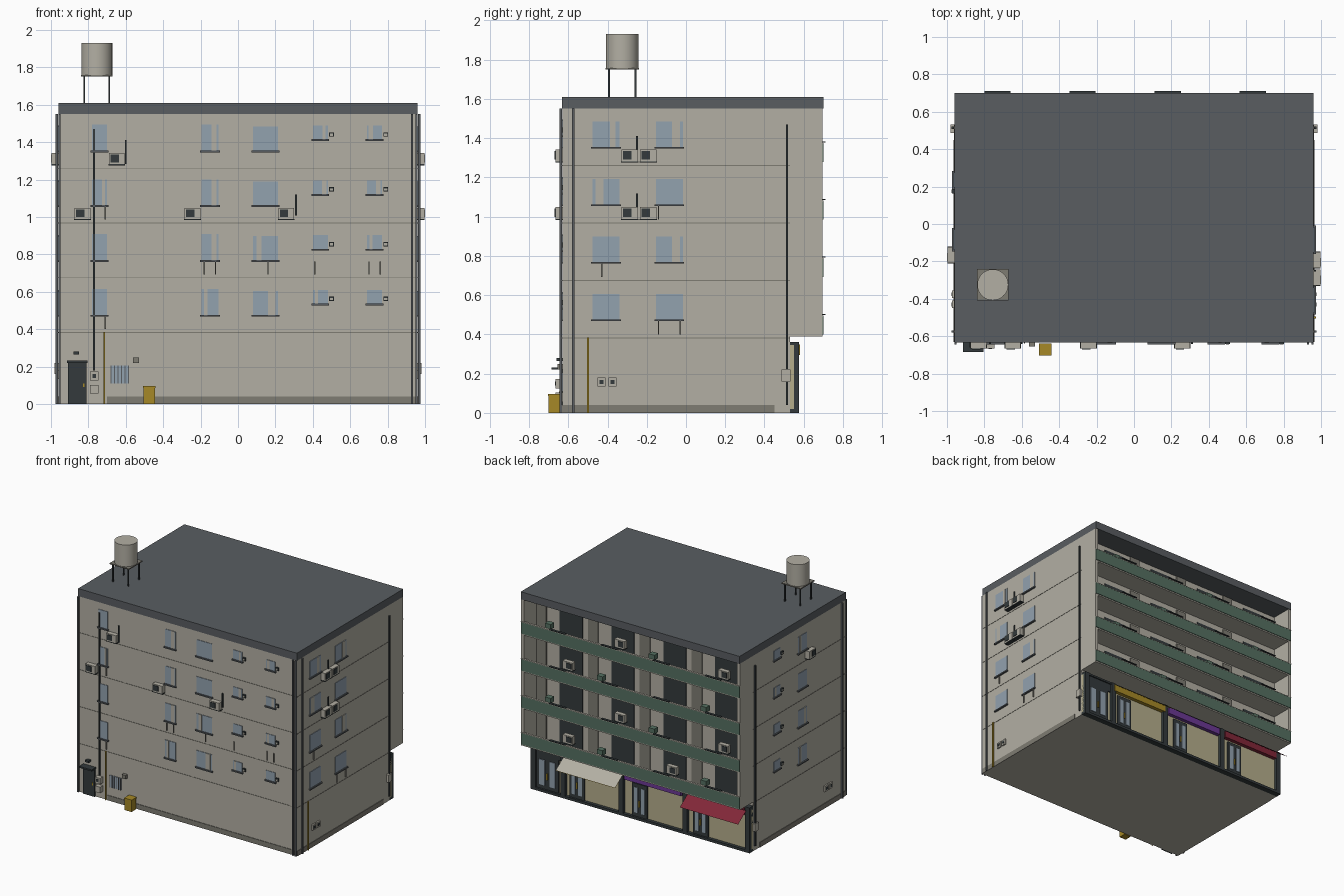
import bpy, bmesh, random
from mathutils import Matrix, Vector

random.seed(4)
default_cube = bpy.data.objects.get("Cube")
if default_cube:
    bpy.data.objects.remove(default_cube, do_unlink=True)

# Flat colours
PALETTE = {
    "plaster": (.45, .43, .37), "slate": (.1, .11, .12), "dark_steel": (.033, .042, .045),
    "glass_blue": (.29, .36, .43), "ochre": (.38, .25, .02), "balcony_green": (.09, .16, .12),
    "shop_tan": (.46, .42, .26), "purple": (.15, .04, .3), "red": (.22, .02, .04),
    "stone_grey": (.21, .2, .17),
}
materials = {}
for title, rgb in PALETTE.items():
    mat = bpy.data.materials.new(title)
    mat.use_nodes = True
    mat.diffuse_color = (*rgb, 1)
    mat.node_tree.nodes["Principled BSDF"].inputs["Base Color"].default_value = (*rgb, 1)
    materials[title] = mat

# Main dimensions
HALF_WIDTH, FRONT, BACK, EDGE = .96, -.63, .53, .7
FLOOR, STOREY, EAVES, ROOF = .39, .293, 1.55, 1.61
STOREYS = range(4)
parts = {}


def part_mesh(name, colour):
    """Collect all geometry of one part in one mesh."""
    return parts.setdefault((name, colour), bmesh.new())


def box(name, colour, x, y, z):
    """Axis-aligned box from three (low, high) ranges."""
    size = Vector((x[1] - x[0], y[1] - y[0], z[1] - z[0]))
    middle = Vector((sum(x), sum(y), sum(z))) / 2
    bmesh.ops.create_cube(part_mesh(name, colour), size=1,
                          matrix=Matrix.Translation(middle) @ Matrix.Diagonal((*size, 1)))


def on_wall(name, colour, wall, along, z, depth, start=0):
    """Box standing out from a wall; along is the range across that wall."""
    near, far = start, start + depth
    if wall == "front":
        box(name, colour, along, (FRONT - far, FRONT - near), z)
    elif wall == "left":
        box(name, colour, (HALF_WIDTH + near, HALF_WIDTH + far), along, z)
    elif wall == "right":
        box(name, colour, (-HALF_WIDTH - far, -HALF_WIDTH - near), along, z)
    else:
        box(name, colour, along, (BACK + near, BACK + far), z)


def span(centre, width):
    return (centre - width / 2, centre + width / 2)


def rise(bottom, height):
    return (bottom, bottom + height)


def window(wall, centre, width, bottom, height):
    """Glass, a drawn curtain and a sill."""
    on_wall("window_glass", "glass_blue", wall, span(centre, width), rise(bottom, height), .004)
    curtain = width * random.choice((0, .2, .3))
    if curtain:
        spot = centre + random.choice((-1, 1)) * width * .25
        on_wall("curtain", "plaster", wall, span(spot, curtain),
                rise(bottom, height), .006)
    on_wall("window_sill", "slate", wall, span(centre, width + .015), rise(bottom - .008, .01), .014)


def small_window(wall, centre, bottom, side):
    """Bathroom window with a vent box beside it."""
    window(wall, centre, .08, bottom, .075)
    vent = centre + side * .06
    on_wall("vent", "dark_steel", wall, span(vent, .025), rise(bottom + .015, .024), .012)
    on_wall("vent_cover", "plaster", wall, span(vent, .018), rise(bottom + .02, .012), .003, .012)


def air_conditioner(wall, centre, bottom, fan=-1, start=0):
    """Outdoor unit with fan grille, brackets and riser hose."""
    on_wall("air_conditioner", "plaster", wall, span(centre, .085), rise(bottom, .06), .036, start)
    on_wall("fan_grille", "dark_steel", wall, span(centre + fan * .012, .045),
            rise(bottom + .01, .042), .004, start + .036)
    on_wall("unit_bracket", "dark_steel", wall, span(centre, .09), rise(bottom - .006, .006), .036, start)


def pipe(wall, centre, z, colour="dark_steel", width=.009):
    on_wall("pipe_" + wall, colour, wall, span(centre, width), z, width, .003)


# Building shell and flat roof
full = (-HALF_WIDTH, HALF_WIDTH)
box("main_block", "plaster", full, (FRONT, BACK), (0, EAVES))
box("roof_slab", "slate", full, (FRONT - .003, EDGE), (EAVES, ROOF))
on_wall("plinth", "stone_grey", "front", (-.7, HALF_WIDTH), (0, .04), .004)
for wall in ("left", "right"):
    on_wall("plinth", "stone_grey", wall, (FRONT, .45), (0, .04), .004)

# Joint lines between storeys
for k in STOREYS:
    for wall, along in (("front", full), ("left", (FRONT, BACK)), ("right", (FRONT, BACK))):
        on_wall("floor_joint", "stone_grey", wall, along, rise(FLOOR - .01 + k * STOREY, .004), .002)

# Windows on every storey
for k in STOREYS:
    low = .475 + k * STOREY
    window("front", -.74, .08, low, .14)
    window("front", -.15, .09, low, .14)
    window("front", .147, .135, low, .13)
    for centre in (.44, .73):
        small_window("front", centre, low + .06, 1)
    for centre in (-.407, -.085):
        window("left", centre, .137, low, .13)
    window("right", -.085, .11, low, .13)
    small_window("right", .235, low + .06, -1)

# Air conditioners with riser hoses
upper, lower = 1.282, .989
air_conditioner("front", -.648, upper)
for centre in (-.832, -.243, .258):
    air_conditioner("front", centre, lower)
for bottom in (upper, lower):
    for centre in (-.287, -.193):
        air_conditioner("left", centre, bottom)
    pipe("left", -.25, rise(bottom + .05, .08))
air_conditioner("right", -.165, upper)
pipe("front", -.6, rise(upper, .13))
pipe("front", .31, rise(lower + .02, .11))

# Drain stubs below sills
for wall, centre, storey in (("front", -.71, 0), ("front", -.71, 2), ("front", -.18, 1),
                             ("front", -.12, 1), ("front", .16, 1), ("front", .41, 1),
                             ("front", .7, 1), ("front", .76, 1), ("left", -.14, 0),
                             ("left", -.03, 0), ("left", -.43, 1), ("left", -.14, 2)):
    pipe(wall, centre, rise(.4 + storey * STOREY, .07), "stone_grey", .007)

# Downpipes and gas pipes
pipe("front", -.77, (.18, 1.47))
for centre in (-.955, .93, .955):
    pipe("front", centre, (0, EAVES), "slate", .012)
for wall in ("left", "right"):
    pipe(wall, -.575, (0, EAVES), "slate", .012)
    pipe(wall, .515, (.04, 1.47), width=.012)
    on_wall("pipe_box", "plaster", wall, span(.51, .045), (.16, .22), .02)
    for centre in (-.43, -.375):
        on_wall("meter", "plaster", wall, span(centre, .04), rise(.135, .045), .012)
        on_wall("meter_face", "dark_steel", wall, span(centre, .02), rise(.147, .02), .003, .012)
pipe("left", -.5, (0, .385), "ochre")
pipe("front", -.715, (0, .385), "ochre")

# Street entrance, meters, barred window and bin
on_wall("entrance_door", "dark_steel", "front", span(-.86, .1), (0, .22), .012)
on_wall("entrance_canopy", "dark_steel", "front", span(-.86, .11), (.22, .232), .055)
on_wall("entrance_lamp", "dark_steel", "front", span(-.865, .03), (.265, .28), .03)
on_wall("door_handle", "ochre", "front", span(-.825, .008), (.09, .11), .006, .012)
for bottom in (.055, .125):
    on_wall("meter", "plaster", "front", span(-.768, .045), rise(bottom, .048), .035)
on_wall("meter_face", "dark_steel", "front", span(-.768, .02), (.14, .16), .003, .035)
on_wall("window_glass", "glass_blue", "front", span(-.633, .1), (.11, .205), .004)
for i in range(6):
    pipe("front", -.68 + i * .019, (.11, .205), "slate", .005)
on_wall("wall_vent", "stone_grey", "front", span(-.545, .033), (.22, .25), .025)
on_wall("street_bin", "ochre", "front", span(-.475, .06), (0, .085), .06, .01)
on_wall("bin_lid", "ochre", "front", span(-.475, .066), (.085, .096), .064, .008)

# Balconies: end walls, slabs, parapets, doors and clutter
for end in (-1, 1):
    box("balcony_end_wall", "plaster", span(end * (HALF_WIDTH - .012), .024),
        (BACK, EDGE - .005), (FLOOR, EAVES))
for k in STOREYS:
    base = FLOOR + k * STOREY
    box("balcony_slab", "plaster", full, (BACK, EDGE - .005), rise(base, .014))
    box("parapet", "balcony_green", full, (EDGE - .015, EDGE), rise(base + .01, .09))
    box("parapet_cap", "plaster", full, (EDGE - .016, EDGE + .001), rise(base + .1, .005))
    for bay in STOREYS:
        centre = .635 - bay * .455
        on_wall("balcony_door", "dark_steel", "balcony", span(centre, .2), rise(base + .014, .235), .005)
        on_wall("balcony_shutter", "stone_grey", "balcony", span(centre + .26, .09),
                rise(base + .014, .265), .008)
        box("drying_rack", "dark_steel", span(centre, .14), span(EDGE, .02), rise(base + .108, .006))
        if (bay + k) % 2:
            box("planter", "balcony_green", span(centre + .1, .05), span(EDGE - .04, .045),
                rise(base + .1, .04))
        elif random.random() < .8:
            air_conditioner("balcony", centre - .04, base + .09, start=.07)

# Shop row on the back: dark frame, panels, doors and signs
on_wall("shop_base", "dark_steel", "shop", full, (0, .02), .045)
on_wall("shop_lintel", "dark_steel", "shop", full, (.345, .36), .04)
on_wall("shop_panel", "shop_tan", "shop", full, (.02, .345), .02)
for centre in (-.94, -.39, .17, .68, .94):
    on_wall("shop_post", "dark_steel", "shop", span(centre, .04), (0, .36), .045)
for centre, width in ((.825, .2), (.565, .13), (.015, .13), (-.52, .13)):
    on_wall("shop_door", "dark_steel", "shop", span(centre, width), (.02, .28), .03)
    for side in (-1, 1):
        on_wall("shop_door_glass", "glass_blue", "shop",
                span(centre + side * width * .23, width * .25), (.05, .25), .004, .03)
    on_wall("shop_door_handle", "ochre", "shop", span(centre, .008), (.1, .15), .008, .03)
on_wall("door_transom", "dark_steel", "shop", span(.82, .24), (.28, .345), .03)
for colour, centre in (("ochre", .425), ("purple", -.11), ("red", -.665)):
    on_wall("shop_sign", colour, "shop", span(centre, .5), (.295, .348), .05)


def awning(name, upper_colour, lower_colour, along):
    """Thin sloping sheet, one colour for each side."""
    for colour, drop in ((upper_colour, 0), (lower_colour, .003)):
        bm = part_mesh(name, colour)
        ridge, lip = (BACK + .06, .34 - drop), (EDGE - .01, .27 - drop)
        corners = [(along[0], *ridge), (along[0], *lip), (along[1], *lip), (along[1], *ridge)]
        if drop:
            corners.reverse()
        bm.faces.new([bm.verts.new(c) for c in corners])


awning("cloth_awning", "plaster", "ochre", (.14, .66))
awning("red_awning", "red", "red", (-.94, -.43))

# Rooftop water tank on a stand
tank_x, tank_y = -.755, -.325
for sx in (-1, 1):
    for sy in (-1, 1):
        box("tank_leg", "dark_steel", span(tank_x + sx * .067, .009),
            span(tank_y + sy * .067, .009), (ROOF, EAVES + .2))
box("tank_platform", "stone_grey", span(tank_x, .17), span(tank_y, .17), (1.75, 1.758))
bmesh.ops.create_cone(part_mesh("water_tank", "plaster"), cap_ends=True, segments=32,
                      radius1=.083, radius2=.083, depth=.172,
                      matrix=Matrix.Translation((tank_x, tank_y, 1.844)))

# Turn the collected parts into objects
for (name, colour), bm in parts.items():
    mesh = bpy.data.meshes.new(name)
    bm.to_mesh(mesh)
    bm.free()
    mesh.materials.append(materials[colour])
    obj = bpy.data.objects.new(name, mesh)
    bpy.context.collection.objects.link(obj)
    if name == "water_tank":
        bpy.context.view_layer.objects.active = obj
        obj.select_set(True)
        bpy.ops.object.shade_smooth_by_angle()
        obj.select_set(False)
